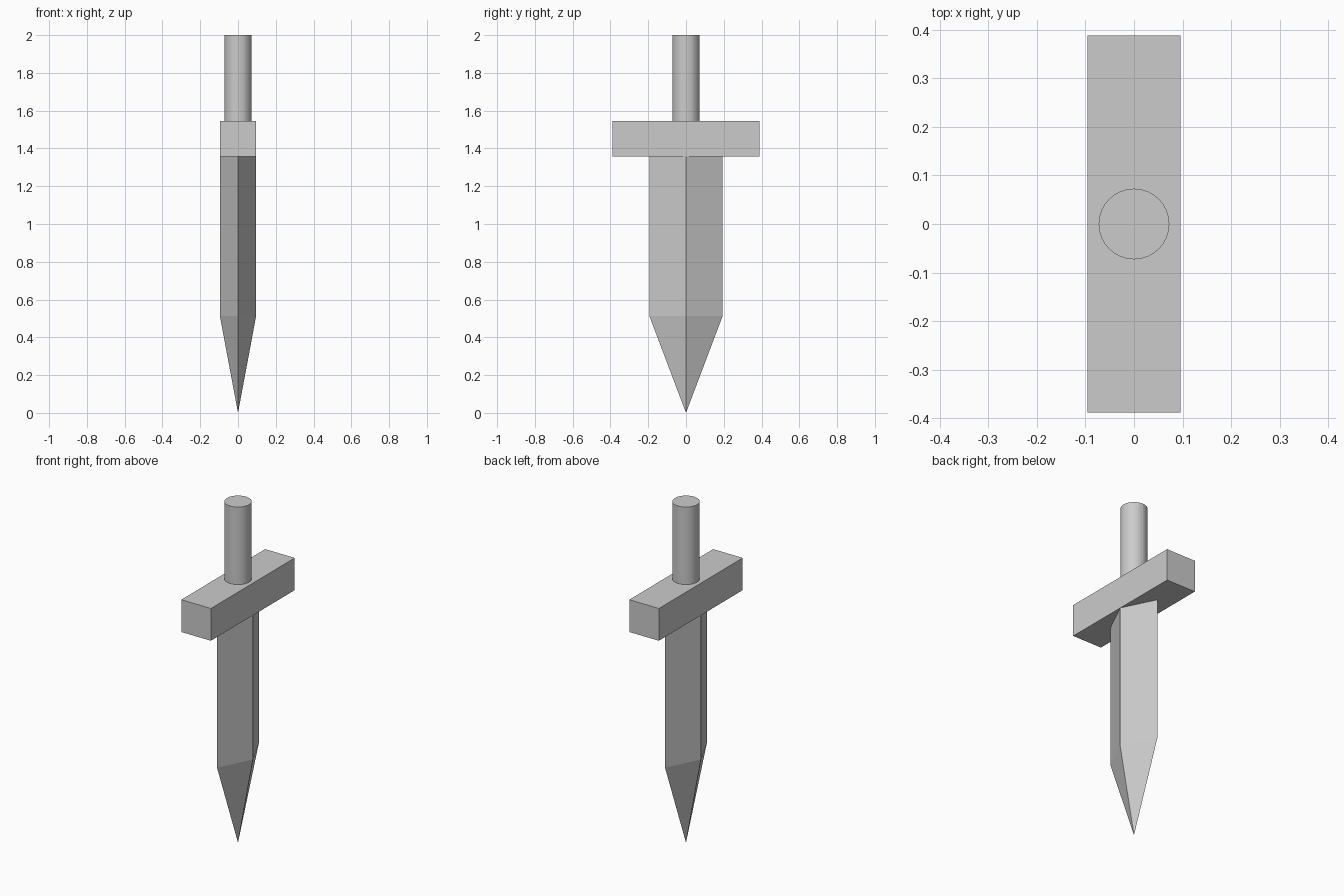
import bpy, bmesh

if "Cube" in bpy.data.objects:
    bpy.data.objects.remove(bpy.data.objects["Cube"])

HALF_T = 0.096                    # half thickness of blade and guard (x)
BLADE_W, GUARD_W = 0.194, 0.388   # half widths (y)
SHOULDER, GUARD_Z0, GUARD_Z1, TOP = 0.513, 1.357, 1.546, 2.0


def new_object(name, bm):
    bmesh.ops.recalc_face_normals(bm, faces=bm.faces)
    mesh = bpy.data.meshes.new(name)
    bm.to_mesh(mesh)
    bm.free()
    obj = bpy.data.objects.new(name, mesh)
    bpy.context.collection.objects.link(obj)
    return obj


# Blade: diamond section, straight down to the shoulder, then tapering to a point
bm = bmesh.new()
diamond = [(HALF_T, 0), (0, BLADE_W), (-HALF_T, 0), (0, -BLADE_W)]
upper, lower = [[bm.verts.new((x, y, z)) for x, y in diamond]
                for z in (GUARD_Z0, SHOULDER)]
tip = bm.verts.new((0, 0, 0))
bm.faces.new(upper)
for i in range(4):
    j = (i + 1) % 4
    bm.faces.new((upper[i], upper[j], lower[j], lower[i]))
    bm.faces.new((lower[i], lower[j], tip))
new_object("blade", bm)

# Crossguard: plain rectangular bar
bm = bmesh.new()
bmesh.ops.create_cube(bm, size=1)
bmesh.ops.scale(bm, verts=bm.verts,
                vec=(2 * HALF_T, 2 * GUARD_W, GUARD_Z1 - GUARD_Z0))
bmesh.ops.translate(bm, verts=bm.verts, vec=(0, 0, (GUARD_Z0 + GUARD_Z1) / 2))
new_object("crossguard", bm)

# Grip: faceted round handle
bm = bmesh.new()
bmesh.ops.create_cone(bm, cap_ends=True, segments=32, radius1=0.0727,
                      radius2=0.0727, depth=TOP - GUARD_Z1)
bmesh.ops.translate(bm, verts=bm.verts, vec=(0, 0, (TOP + GUARD_Z1) / 2))
new_object("grip", bm)
